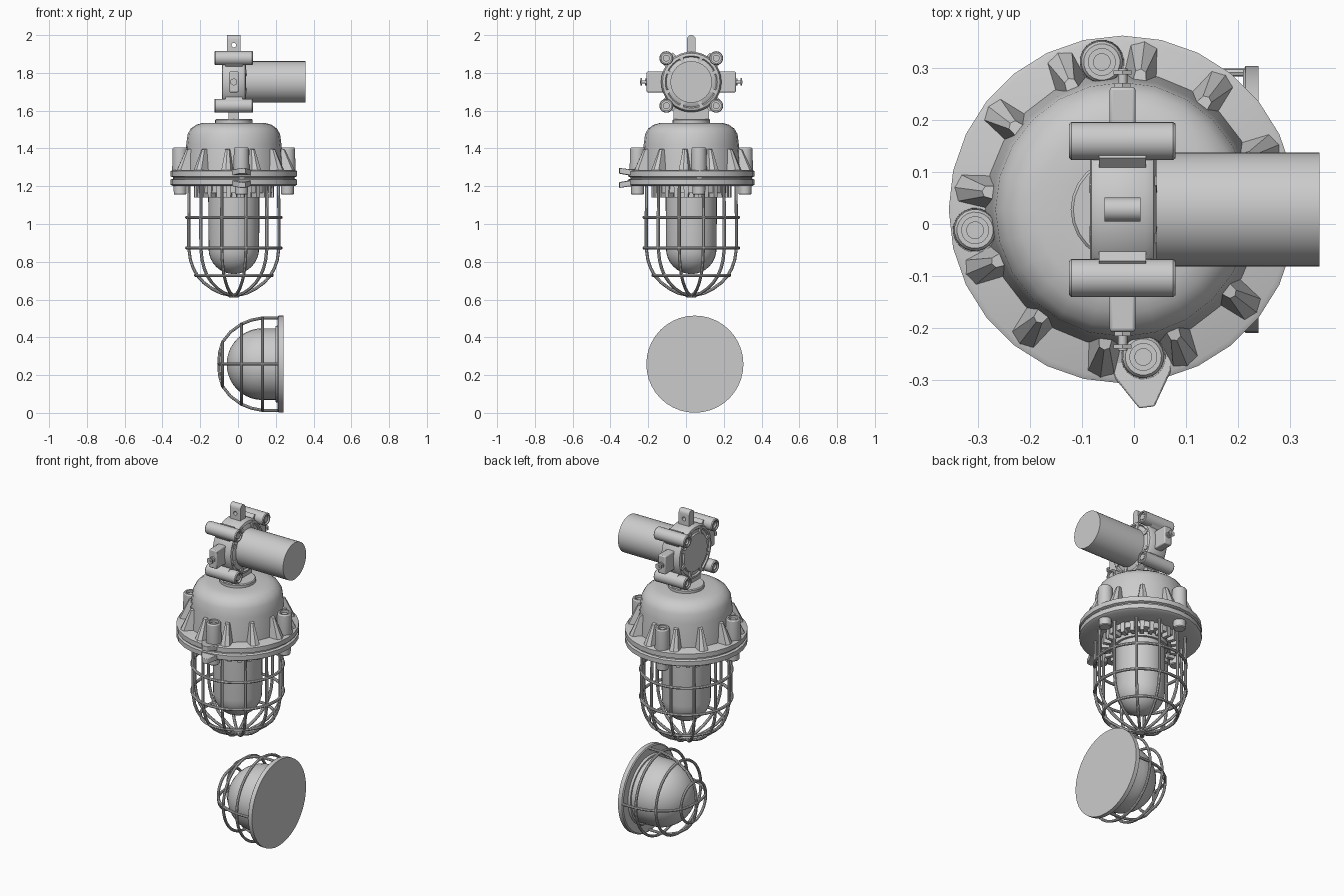
import bpy, bmesh
from math import pi, sin, cos, radians
from mathutils import Matrix, Vector

if "Cube" in bpy.data.objects:
    bpy.data.objects.remove(bpy.data.objects["Cube"])

T = Matrix.Translation
LAMP = T((-0.022, 0.028, 0))                                        # upright lamp axis
BOX = T((-0.022, 0.028, 1.752))                                     # junction box centre
TO_X = Matrix.Rotation(pi / 2, 4, 'Y')                              # turns local z to world x
SIDE = T((0, 0.047, 0.258)) @ TO_X                                  # side lamp axis


def rz(deg):
    return Matrix.Rotation(radians(deg), 4, 'Z')


def lathe(bm, prof, M, n=32):
    rings = [[bm.verts.new(M @ Vector((r * cos(2 * pi * i / n), r * sin(2 * pi * i / n), z)))
              for i in range(n)] for r, z in prof]
    for a, b in zip(rings, rings[1:]):
        for i in range(n):
            j = (i + 1) % n
            bm.faces.new((a[i], a[j], b[j], b[i]))


def loft(bm, A, B, M):
    a = [bm.verts.new(M @ Vector(p)) for p in A]
    b = [bm.verts.new(M @ Vector(p)) for p in B]
    bm.faces.new(a[::-1])
    bm.faces.new(b)
    for i in range(len(a)):
        j = (i + 1) % len(a)
        bm.faces.new((a[i], a[j], b[j], b[i]))


def rect(x0, x1, w, z):
    return [(x0, -w / 2, z), (x1, -w / 2, z), (x1, w / 2, z), (x0, w / 2, z)]


def cyl(bm, r, z0, z1, M, n=20):
    lathe(bm, [(0, z0), (r, z0), (r, z1), (0, z1)], M, n)


def done(name, bm, bevel=0):
    bmesh.ops.remove_doubles(bm, verts=bm.verts, dist=1e-5)
    bmesh.ops.recalc_face_normals(bm, faces=bm.faces)
    me = bpy.data.meshes.new(name)
    bm.to_mesh(me)
    bm.free()
    ob = bpy.data.objects.new(name, me)
    bpy.context.collection.objects.link(ob)
    if bevel:
        m = ob.modifiers.new("bevel", 'BEVEL')
        m.width, m.segments, m.limit_method = bevel, 2, 'ANGLE'
    return ob


def turned(name, prof, M, n=32):
    bm = bmesh.new()
    lathe(bm, prof, M, n)
    return done(name, bm)


def cage(name, M, rib, angles, rings, thick):
    cu = bpy.data.curves.new(name, 'CURVE')
    cu.dimensions, cu.bevel_depth, cu.bevel_resolution = '3D', thick, 2
    cu.use_fill_caps = True
    paths = [([(r * cos(a), r * sin(a), z) for r, z in rib], False) for a in map(radians, angles)]
    paths += [([(r * cos(i * pi / 18), r * sin(i * pi / 18), z) for i in range(36)], True)
              for r, z in rings]
    for pts, closed in paths:
        s = cu.splines.new('POLY')
        s.points.add(len(pts) - 1)
        for p, c in zip(s.points, pts):
            p.co = (*(M @ Vector(c)), 1)
        s.use_cyclic_u = closed
    ob = bpy.data.objects.new(name, cu)
    bpy.context.collection.objects.link(ob)
    bpy.ops.object.select_all(action='DESELECT')
    ob.select_set(True)
    bpy.context.view_layer.objects.active = ob
    bpy.ops.object.convert(target='MESH')


def dome(r, z, h, steps=8):
    return [(r * cos(i * pi / 2 / steps), z - h * sin(i * pi / 2 / steps)) for i in range(steps + 1)]


# Domed housing with neck collar
turned("housing", [(0, 1.555), (0.095, 1.555), (0.1, 1.55), (0.1, 1.535), (0.165, 1.535), (0.2, 1.525),
                   (0.228, 1.505), (0.245, 1.475), (0.252, 1.42), (0.265, 1.28), (0.265, 1.25),
                   (0, 1.25)], LAMP, 24)
# Paired flanges with a gap between
turned("flanges", [(0, 1.285), (0.325, 1.285), (0.335, 1.28), (0.335, 1.252), (0.322, 1.247),
                   (0.322, 1.24), (0.335, 1.235), (0.335, 1.208), (0.322, 1.2), (0.205, 1.2),
                   (0.205, 1.165), (0.15, 1.165), (0.15, 1.14), (0, 1.14)], LAMP, 28)

# Twelve tapered fins
bm = bmesh.new()
for k in range(12):
    loft(bm, [(0.24, -0.034, 1.28), (0.318, -0.026, 1.28), (0.328, 0, 1.28), (0.318, 0.026, 1.28), (0.24, 0.034, 1.28)],
         [(0.235, -0.015, 1.4), (0.268, -0.01, 1.395), (0.273, 0, 1.395), (0.268, 0.01, 1.395), (0.235, 0.015, 1.4)],
         LAMP @ rz(22.5 + 30 * k))
done("housing_fins", bm)

# Four counterbored bolt bosses
bm = bmesh.new()
for k in range(4):
    lathe(bm, [(0, 1.155), (0.03, 1.155), (0.034, 1.16), (0.036, 1.24), (0.043, 1.28), (0.04, 1.398),
               (0.035, 1.405), (0.026, 1.405), (0.026, 1.38), (0.017, 1.38), (0.017, 1.395), (0, 1.395)],
          LAMP @ rz(8 + 90 * k) @ T((0.287, 0, 0)), 20)
done("bolt_bosses", bm)

# Front opening tabs
bm = bmesh.new()
for z0, z1, t in ((1.255, 1.285, 0.012), (1.203, 1.233, -0.012)):
    out = [(0.29, -0.06), (0.32, -0.055), (0.384, -0.015), (0.384, 0.015), (0.32, 0.055), (0.29, 0.06)]
    loft(bm, [(x, y, z0 + (t if x > 0.35 else 0)) for x, y in out],
         [(x, y, z1 + (t if x > 0.35 else 0)) for x, y in out], LAMP @ rz(277))
done("opening_tabs", bm, 0.003)

# Teeth below the flange
bm = bmesh.new()
for k in range(24):
    loft(bm, rect(0.17, 0.212, 0.022, 1.14), rect(0.17, 0.212, 0.026, 1.205), LAMP @ rz(15 * k + 7.5))
done("retaining_teeth", bm)

# Glass bulb cover and its wire cage
turned("main_glass", [(0, 1.2), (0.136, 1.2)] + dome(0.134, 0.87, 0.135), LAMP)
cage("main_cage", LAMP, [(0.245, 1.21), (0.247, 1.03), (0.247, 0.87), (0.238, 0.81), (0.222, 0.765),
                         (0.2, 0.727), (0.165, 0.69), (0.12, 0.658), (0.07, 0.634), (0.015, 0.622)],
     [15 + 30 * k for k in range(12)], [(0.25, 1.035), (0.25, 0.873), (0.203, 0.728)], 0.0085)
turned("cage_hub", [(0, 0.632), (0.03, 0.632), (0.033, 0.622), (0.025, 0.612), (0, 0.612)], LAMP, 16)

# Junction box body, stepped rim, neck
turned("junction_body", [(0, -0.063), (0.11, -0.063), (0.115, -0.055), (0.132, -0.055), (0.138, -0.063),
                         (0.152, -0.06), (0.16, -0.045), (0.16, 0.045), (0.152, 0.06), (0.138, 0.065),
                         (0.132, 0.055), (0.112, 0.065), (0, 0.065)], BOX @ TO_X)
bm = bmesh.new()
loft(bm, [(x, y, 1.54) for x, y, z in rect(-0.028, 0.028, 0.19, 0)], rect(-0.028, 0.028, 0.19, 1.66), LAMP)
done("junction_neck", bm)
bm = bmesh.new()
for k in range(8):                                                   # rim ribs
    loft(bm, rect(0.108, 0.145, 0.02, -0.064), rect(0.108, 0.145, 0.02, 0.066), BOX @ TO_X @ rz(22.5 + 45 * k))
done("rim_ribs", bm)

# Corner bolt sleeves and their webs
bm = bmesh.new()
for sy in (-1, 1):
    for sz in (-1, 1):
        M = BOX @ T((0, 0.132 * sy, 0.126 * sz)) @ TO_X
        lathe(bm, [(0, -0.085), (0.018, -0.085), (0.018, -0.095), (0.026, -0.095), (0.026, -0.103),
                   (0.033, -0.103), (0.037, -0.098), (0.037, 0.097), (0.033, 0.102), (0.026, 0.102),
                   (0.026, 0.09), (0.018, 0.09), (0.018, 0.098), (0, 0.098)], M, 20)
        W = BOX @ Matrix.Rotation(pi / 4 * (1 if sy * sz > 0 else -1), 4, 'X') @ T((0, 0, 0))
        y = sy * 0.15
        loft(bm, [(-0.045, y - 0.03, -0.04), (0.045, y - 0.03, -0.04), (0.045, y + 0.03, -0.04), (-0.045, y + 0.03, -0.04)],
             [(-0.045, y - 0.03, 0.04), (0.045, y - 0.03, 0.04), (0.045, y + 0.03, 0.04), (-0.045, y + 0.03, 0.04)], W)
done("corner_sleeves", bm)

# Side terminal blocks with studs and nuts
bm = bmesh.new()
studs = bmesh.new()
for s in (90, -90):
    M = BOX @ rz(s)
    loft(bm, rect(0.14, 0.236, 0.05, -0.055), rect(0.14, 0.236, 0.05, 0.055), M)
    S = M @ TO_X
    cyl(studs, 0.009, 0.23, 0.272, S, 12)
    cyl(studs, 0.018, 0.236, 0.244, S, 6)
    cyl(studs, 0.02, 0.26, 0.268, S, 6)
done("terminal_blocks", bm, 0.006)
done("terminal_studs", studs)

# Hanging lug with a through hole
bm = bmesh.new()
sec = [(-0.023, 1.89), (0.023, 1.89)] + [(0.023 * cos(i * pi / 8), 1.977 + 0.023 * sin(i * pi / 8)) for i in range(9)]
loft(bm, [(-0.035, y, z) for y, z in sec], [(0.035, y, z) for y, z in sec], LAMP)
lug = done("hanging_lug", bm)
bm = bmesh.new()
cyl(bm, 0.012, -0.1, 0.1, LAMP @ T((0, 0, 1.947)) @ Matrix.Rotation(pi / 2, 4, 'X'), 16)
cutter = done("lug_hole_cutter", bm)
cutter.hide_render = True
mod = lug.modifiers.new("hole", 'BOOLEAN')
mod.object, mod.operation, mod.solver = cutter, 'DIFFERENCE', 'EXACT'
bpy.context.view_layer.objects.active = lug
bpy.ops.object.modifier_apply(modifier="hole")
bpy.data.objects.remove(cutter)

# Conduit pipe
turned("conduit_pipe", [(0, 0.05), (0.11, 0.05), (0.11, 0.379), (0, 0.379)], BOX @ TO_X, 40)

# Side lamp: back plate, dome glass, cage
turned("side_back_plate", [(0, 0.24), (0.257, 0.24), (0.257, 0.215), (0.25, 0.21), (0.205, 0.21),
                           (0.2, 0.198), (0, 0.198)], SIDE, 40)
turned("side_glass", [(0, 0.21), (0.19, 0.21)] + dome(0.19, 0.13, 0.19, 10), SIDE)
cage("side_cage", SIDE, [(0.245, 0.215), (0.245, 0.13), (0.233, 0.07), (0.212, 0.018), (0.17, -0.04),
                         (0.117, -0.082), (0.06, -0.098), (0, -0.102)],
     [0, 90, 180, 270], [(0.245, 0.13), (0.213, 0.018), (0.118, -0.082)], 0.008)

# Smooth shading with sharp edges kept
bpy.ops.object.select_all(action='SELECT')
bpy.context.view_layer.objects.active = lug
bpy.ops.object.shade_smooth_by_angle(angle=radians(32))
